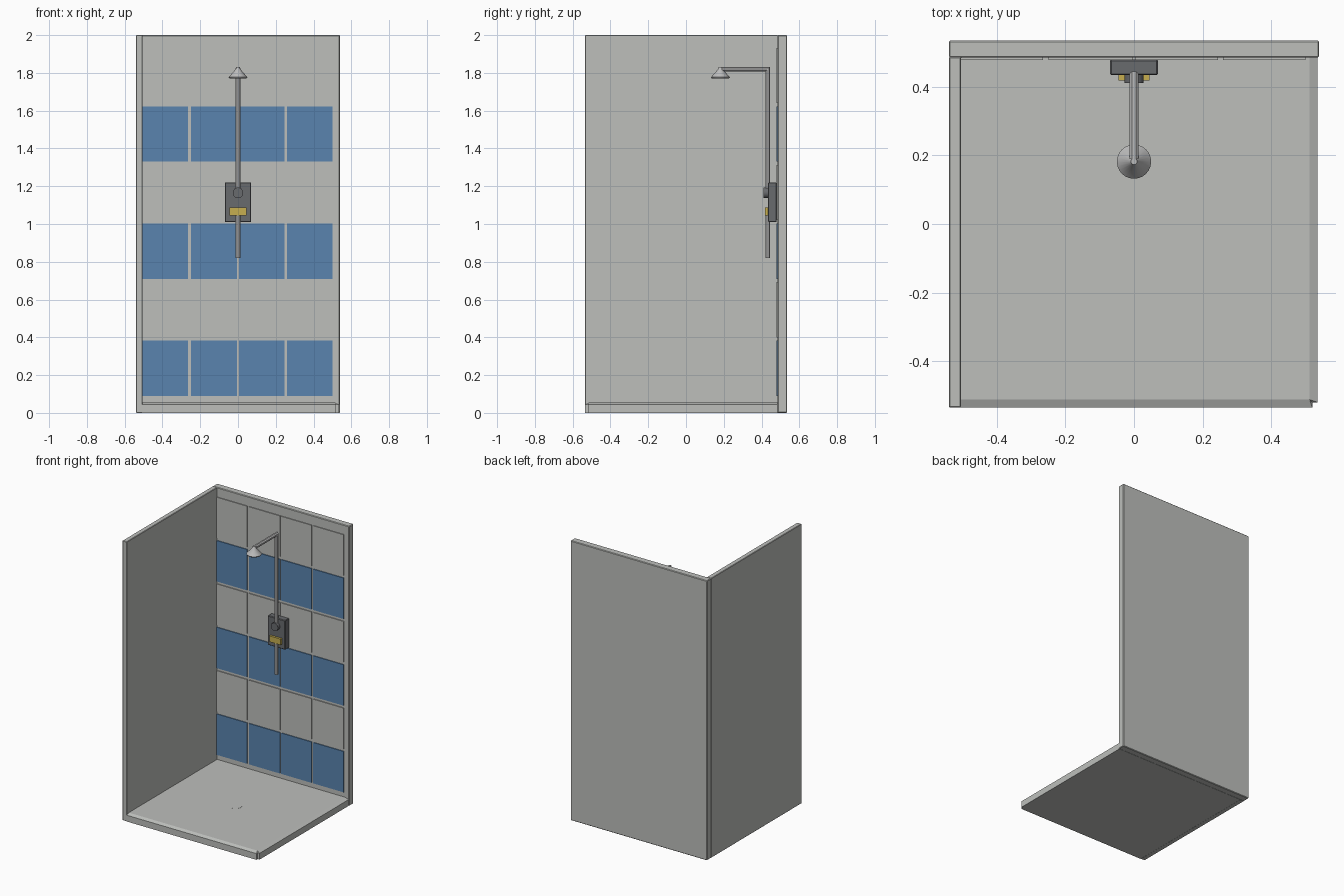
import bpy, bmesh, math
from mathutils import Vector

cube = bpy.data.objects.get("Cube")
if cube:
    bpy.data.objects.remove(cube, do_unlink=True)


def material(name, rgb):
    m = bpy.data.materials.new(name)
    m.use_nodes = True
    m.diffuse_color = (*rgb, 1)
    m.node_tree.nodes["Principled BSDF"].inputs["Base Color"].default_value = (*rgb, 1)
    return m


PANEL = material("light grey panel", (0.51, 0.52, 0.50))
BLUE = material("blue tile", (0.10, 0.23, 0.43))
CHROME = material("chrome grey", (0.50, 0.50, 0.50))
DARK = material("dark grey casing", (0.14, 0.145, 0.155))
GOLD = material("yellow handle", (0.57, 0.43, 0.08))


def finish(name, bm, mat, smooth=False):
    bmesh.ops.recalc_face_normals(bm, faces=bm.faces)
    mesh = bpy.data.meshes.new(name)
    bm.to_mesh(mesh)
    bm.free()
    mesh.materials.append(mat)
    ob = bpy.data.objects.new(name, mesh)
    bpy.context.collection.objects.link(ob)
    if smooth:
        bpy.ops.object.select_all(action='DESELECT')
        ob.select_set(True)
        bpy.context.view_layer.objects.active = ob
        bpy.ops.object.shade_smooth_by_angle(angle=math.radians(35))
    return ob


def add_box(bm, x, y, z):
    """Add a box from (low, high) ranges."""
    verts = bmesh.ops.create_cube(bm, size=1)["verts"]
    for v in verts:
        v.co = [(lo + hi) / 2 + c * (hi - lo) for c, (lo, hi) in zip(v.co, (x, y, z))]
    return verts


def box(name, x, y, z, mat, bevel=0.0):
    bm = bmesh.new()
    add_box(bm, x, y, z)
    if bevel:
        bmesh.ops.bevel(bm, geom=bm.edges[:], offset=bevel, segments=1, affect='EDGES')
    return finish(name, bm, mat)


def sweep(name, points, radius, sides, mat):
    """Tube along a path in the x = const plane, mitred at bends."""
    bm = bmesh.new()
    pts = [Vector(p) for p in points]
    rings = []
    for i, p in enumerate(pts):
        d0 = (pts[i] - pts[i - 1]).normalized() if i else (pts[1] - pts[0]).normalized()
        d1 = (pts[i + 1] - pts[i]).normalized() if i < len(pts) - 1 else d0
        side = Vector((1, 0, 0))
        n0, n1 = side.cross(d0), side.cross(d1)
        n = (n0 + n1) / (1 + n0.dot(n1))
        rings.append([bm.verts.new(p + radius * (side * math.cos(a) + n * math.sin(a)))
                      for a in (2 * math.pi * (k + 0.5) / sides for k in range(sides))])
    for a, b in zip(rings, rings[1:]):
        for k in range(sides):
            j = (k + 1) % sides
            bm.faces.new((a[k], a[j], b[j], b[k]))
    bm.faces.new(rings[0])
    bm.faces.new(rings[-1])
    return finish(name, bm, mat, True)


def lathe(name, centre, profile, sides, mat):
    """Revolve (radius, z) points about a vertical axis."""
    bm = bmesh.new()
    verts = [bm.verts.new((r, 0, z)) for r, z in profile]
    edges = [bm.edges.new(pair) for pair in zip(verts, verts[1:])]
    bmesh.ops.spin(bm, geom=verts + edges, cent=(0, 0, 0), axis=(0, 0, 1),
                   angle=2 * math.pi, steps=sides)
    bmesh.ops.remove_doubles(bm, verts=bm.verts, dist=1e-5)
    bmesh.ops.translate(bm, verts=bm.verts, vec=centre)
    return finish(name, bm, mat, True)


# Two enclosing walls
box("back_wall", (-0.54, 0.54), (0.485, 0.535), (0, 2), PANEL, 0.004)
box("side_wall", (-0.54, -0.505), (-0.535, 0.487), (0, 2), PANEL, 0.003)

# Shower tray with rounded outer corner and sloping open edges
bm = bmesh.new()
add_box(bm, (-0.507, 0.535), (-0.535, 0.487), (0, 0.045))
corner = [e for e in bm.edges if all(v.co.x > 0 and v.co.y < 0 for v in e.verts)]
bmesh.ops.bevel(bm, geom=corner, offset=0.015, segments=4, affect='EDGES')
top = max(bm.faces, key=lambda f: f.calc_center_median().z)
raised = bmesh.ops.extrude_face_region(bm, geom=[top])["geom"]
bmesh.ops.delete(bm, geom=[top], context='FACES_ONLY')
for v in (g for g in raised if isinstance(g, bmesh.types.BMVert)):
    v.co.z = 0.055
    v.co.x = min(v.co.x, 0.512)
    v.co.y = max(v.co.y, -0.512)
bmesh.ops.remove_doubles(bm, verts=bm.verts, dist=1e-5)
finish("shower_tray", bm, PANEL)
lathe("drain", (0, -0.03, 0.054), [(0, 0), (0.045, 0), (0.045, 0.002), (0, 0.002)], 24, PANEL)

# Six rows of wall tiles, blue and grey in turn
columns = [(-0.505, -0.265), (-0.25, -0.005), (0.005, 0.245), (0.26, 0.5)]
tiles = {"blue_tiles": (0, BLUE), "grey_tiles": (1, PANEL)}
for name, (first, mat) in tiles.items():
    bm = bmesh.new()
    for row in range(first, 6, 2):
        z = 0.09 + row * 0.31
        for col in columns:
            add_box(bm, col, (0.479, 0.486), (z, z + 0.292))
    finish(name, bm, mat)

# Riser pipe, overhead arm and lower pipe
sweep("riser_and_arm", [(0, 0.433, 1.19), (0, 0.433, 1.82), (0, 0.19, 1.82)], 0.0135, 8, CHROME)
sweep("lower_pipe", [(0, 0.433, 0.82), (0, 0.433, 1.06)], 0.0135, 8, CHROME)

# Conical shower head
lathe("shower_head", (0, 0.182, 0),
      [(0, 1.77), (0.045, 1.77), (0.05, 1.777), (0.012, 1.82), (0.009, 1.832), (0, 1.832)],
      24, CHROME)

# Control unit with knob and lever
box("control_casing", (-0.07, 0.07), (0.434, 0.48), (1.01, 1.22), DARK, 0.004)
sweep("control_knob", [(0, 0.436, 1.165), (0, 0.411, 1.165)], 0.028, 20, DARK)
box("control_lever", (-0.045, 0.045), (0.418, 0.436), (1.045, 1.087), GOLD)
